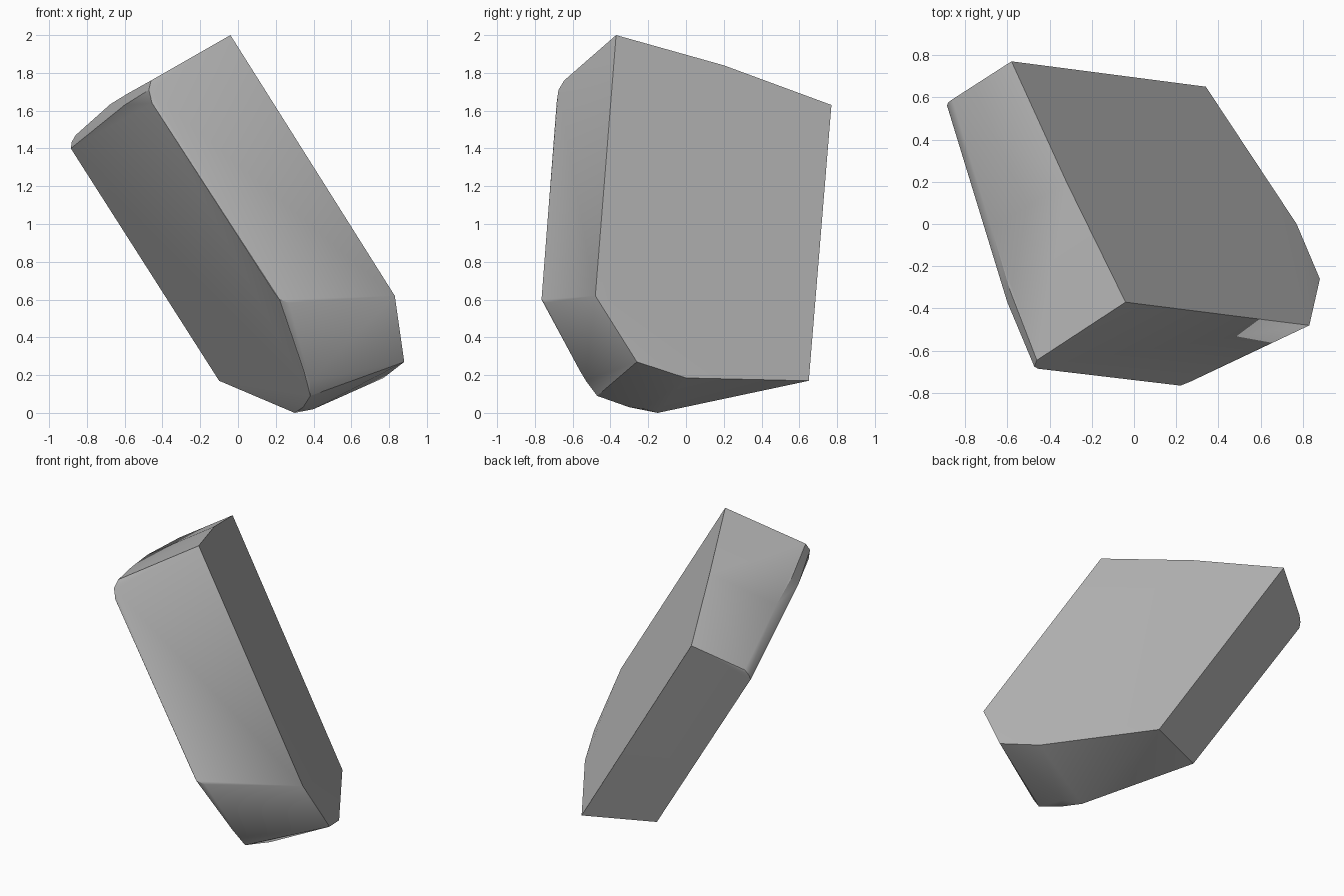
import bpy
import bmesh
from math import radians

default_cube = bpy.data.objects.get("Cube")
if default_cube:
    bpy.data.objects.remove(default_cube, do_unlink=True)


def flat_material(name, colour):
    """Plain single-colour material for viewport and render."""
    material = bpy.data.materials.new(name)
    material.use_nodes = True
    material.diffuse_color = colour
    shader = material.node_tree.nodes["Principled BSDF"]
    shader.inputs["Base Color"].default_value = colour
    return material


def faceted_solid(name, outlines, material, crease_angle):
    """Wrap a tight skin round the outlines, merge coplanar facets, keep creases sharp."""
    bm = bmesh.new()
    for outline in outlines:
        for point in outline:
            bm.verts.new(point)
    hull = bmesh.ops.convex_hull(bm, input=list(bm.verts))
    leftover = [v for v in bm.verts if not v.link_faces]
    bmesh.ops.delete(bm, geom=leftover, context="VERTS")
    bmesh.ops.dissolve_limit(bm, angle_limit=radians(1.5),
                             verts=list(bm.verts), edges=list(bm.edges))
    bmesh.ops.recalc_face_normals(bm, faces=list(bm.faces))
    mesh = bpy.data.meshes.new(name)
    bm.to_mesh(mesh)
    bm.free()
    mesh.materials.append(material)

    solid = bpy.data.objects.new(name, mesh)
    bpy.context.collection.objects.link(solid)
    bpy.ops.object.select_all(action="DESELECT")
    solid.select_set(True)
    bpy.context.view_layer.objects.active = solid
    bpy.ops.object.shade_smooth_by_angle(angle=crease_angle)
    return solid


# Broad flat cleaved side, with a slightly bowed top edge
broad_side = [
    (-.04, -.37, 2), (-.32, .2, 1.84), (-.58, .77, 1.63), (.34, .65, .17),
    (.77, 0, .185), (.88, -.26, .27), (.83, -.48, .62),
]

# Worn upper edge of the opposite side: upper rim, then lower rim
upper_rim = [
    (-.46, -.645, 1.76), (-.585, -.32, 1.69), (-.675, -.02, 1.635), (-.86, .59, 1.47),
]
lower_rim = [
    (-.472, -.675, 1.71), (-.455, -.685, 1.64), (-.6, -.37, 1.63),
    (-.88, .575, 1.435), (-.885, .56, 1.4),
]

# Rounded front corner and the blunt lower tip
front_corner = [(.27, -.745, .583), (.22, -.765, .6), (.19, -.76, .64)]
blunt_tip = [
    (.35, -.56, .22), (.38, -.53, .17), (.383, -.47, .09), (.345, -.3, .03),
    (.3, -.15, 0), (.4, -.22, .02), (-.1, .46, .17),
]

stone_grey = flat_material("stone_grey", (.5, .5, .5, 1))
faceted_solid("stone_shard",
              [broad_side, upper_rim, lower_rim, front_corner, blunt_tip],
              stone_grey, radians(30))
